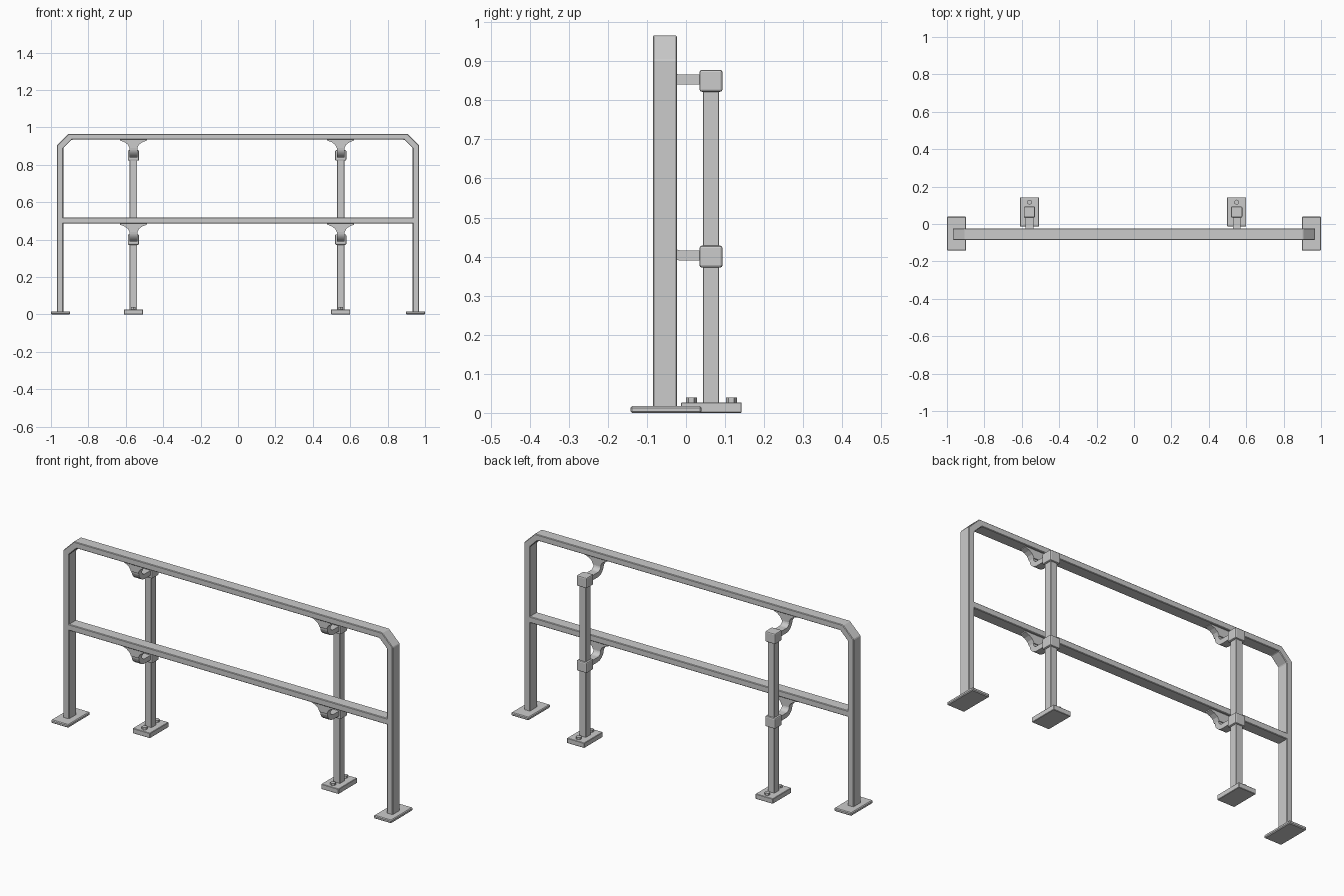
import bpy, bmesh, math

if "Cube" in bpy.data.objects:
    bpy.data.objects.remove(bpy.data.objects["Cube"])

TUBE_Y = (-0.085, -0.023)
POST_X = (-0.559, 0.549)
POST_Y = 0.064


def finish(name, bm, bevel=0.0, segments=1):
    bmesh.ops.recalc_face_normals(bm, faces=bm.faces)
    mesh = bpy.data.meshes.new(name)
    bm.to_mesh(mesh)
    bm.free()
    ob = bpy.data.objects.new(name, mesh)
    bpy.context.collection.objects.link(ob)
    if bevel:
        mod = ob.modifiers.new("edge_bevel", "BEVEL")
        mod.width, mod.segments = bevel, segments
        mod.limit_method, mod.angle_limit = "ANGLE", math.radians(40)
    return ob


def box(name, x, y, z, bevel=0.0, segments=1):
    bm = bmesh.new()
    bmesh.ops.create_cube(bm, size=1)
    for v in bm.verts:
        for i, (lo, hi) in enumerate((x, y, z)):
            v.co[i] = lo + (v.co[i] + 0.5) * (hi - lo)
    return finish(name, bm, bevel, segments)


def ribbon(name, side_a, side_b, to3d, lo, hi, bevel=0.0):
    """Solid strip between two matching outlines, extruded from lo to hi."""
    bm = bmesh.new()
    rings = [[bm.verts.new(to3d(*p, d)) for p, d in ((a, lo), (b, lo), (b, hi), (a, hi))]
             for a, b in zip(side_a, side_b)]
    for r, s in zip(rings, rings[1:]):
        for i in range(4):
            j = (i + 1) % 4
            bm.faces.new((r[i], r[j], s[j], s[i]))
    bm.faces.new(rings[0])
    bm.faces.new(rings[-1])
    return finish(name, bm, bevel)


# Bent outer frame with chamfered corners
outer = [(-0.968, 0.01), (-0.968, 0.904), (-0.905, 0.966)]
inner = [(-0.934, 0.01), (-0.934, 0.889), (-0.889, 0.934)]
outer += [(-x, z) for x, z in reversed(outer)]
inner += [(-x, z) for x, z in reversed(inner)]
ribbon("outer_frame", outer, inner, lambda x, z, y: (x, y, z), *TUBE_Y, bevel=0.003)

# Middle rail and frame feet
box("middle_rail", (-0.94, 0.94), TUBE_Y, (0.486, 0.519), 0.003)
for s, side in ((-1, "left"), (1, "right")):
    box(f"frame_foot_{side}", sorted((s * 0.897, s)), (-0.1425, 0.04), (0, 0.017), 0.004)

for cx, side in zip(POST_X, ("left", "right")):
    # Support post and its base plate
    box(f"support_post_{side}", (cx - 0.02, cx + 0.02), (POST_Y - 0.021, POST_Y + 0.021),
        (0.02, 0.87), 0.002)
    box(f"support_base_{side}", (cx - 0.051, cx + 0.051), (-0.013, 0.1425), (0, 0.027), 0.002)

    # Hexagonal base bolts
    for y, place in ((0.014, "front"), (0.116, "back")):
        bm = bmesh.new()
        bmesh.ops.create_cone(bm, cap_ends=True, segments=6, radius1=0.014, radius2=0.014,
                              depth=0.018)
        bmesh.ops.translate(bm, verts=bm.verts, vec=(cx, y, 0.030))
        finish(f"base_bolt_{place}_{side}", bm)

    for rail_z, level in ((0.936, "upper"), (0.486, "lower")):
        # Collar around the post
        box(f"collar_{level}_{side}", (cx - 0.03, cx + 0.03), (POST_Y - 0.0295, POST_Y + 0.0295),
            (rail_z - 0.114, rail_z - 0.058), 0.006, 2)

        # Curved arm from the collar to under the rail
        arm_z, yc, zc = rail_z - 0.083, -0.014, rail_z - 0.045
        turns = [math.radians(90 * i / 6) for i in range(7)]

        def edge(r):
            arc = [(yc - r * math.sin(t), zc - r * math.cos(t)) for t in turns]
            return [(0.045, arc[0][1])] + arc + [(arc[-1][0], rail_z + 0.002)]

        arm = ribbon(f"bracket_arm_{level}_{side}", edge(0.051), edge(0.025),
                     lambda y, z, x: (x, y, z), cx - 0.021, cx + 0.021)

        # Flared saddle carrying the rail
        half = [(0.072, -0.006), (0.048, -0.015), (0.030, -0.028), (0.021, -0.046)]
        low = [(cx - w, rail_z + d) for w, d in half] + \
              [(cx + w, rail_z + d) for w, d in reversed(half)]
        top = [(x, rail_z + 0.002) for x, z in low]
        ribbon(f"bracket_saddle_{level}_{side}", low, top,
               lambda x, z, y: (x, y, z), -0.070, -0.034)
